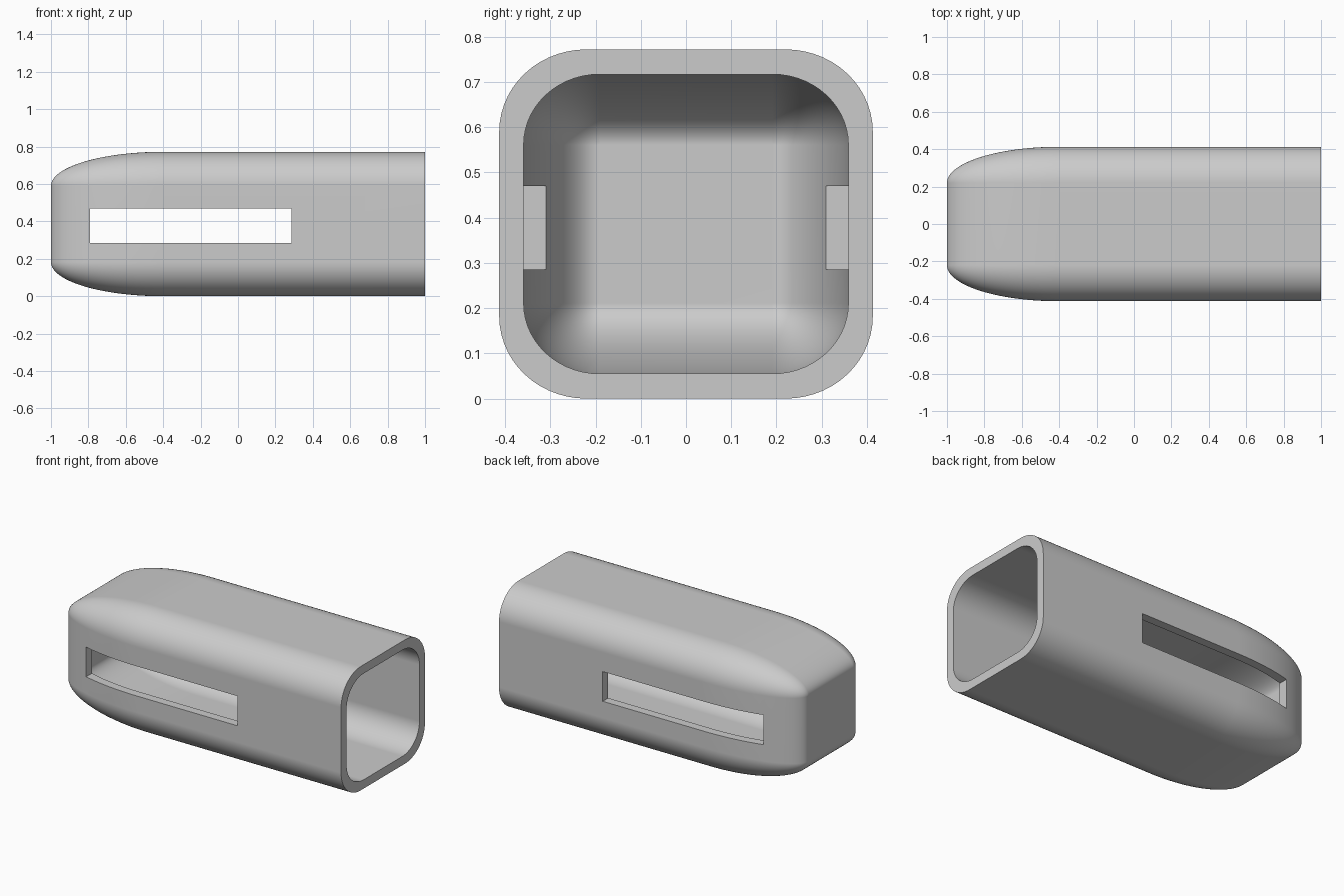
import bpy, bmesh, math

if "Cube" in bpy.data.objects:
    bpy.data.objects.remove(bpy.data.objects["Cube"])

CZ = 0.386          # mid height of the sleeve
ARC = 14            # steps around each rounded corner
NOSE = 32           # steps along the rounded closed end


def section(x, fy, fz, ry, rz):
    """Rounded rectangle in the yz plane: flat half sizes plus corner radii."""
    pts = []
    for q, (sy, sz) in enumerate([(1, 1), (-1, 1), (-1, -1), (1, -1)]):
        for i in range(ARC + 1):
            a = math.pi / 2 * (q + i / ARC)
            pts.append((x, sy * fy + ry * math.cos(a), CZ + sz * fz + rz * math.sin(a)))
    return pts


def shell(bm, x_end, x_nose, fy, fz, ry, rz):
    """Loft one skin from the closed nose to the open end; returns the open ring."""
    rings = []
    for i in range(NOSE + 1):
        a = math.pi / 2 * i / NOSE
        s = max(math.sin(a), 1e-6)
        x = x_nose - (x_nose - x_end) * math.cos(a)
        rings.append([bm.verts.new(p) for p in section(x, fy, fz, ry * s, rz * s)])
    rings.append([bm.verts.new(p) for p in section(1.0, fy, fz, ry, rz)])
    n = len(rings[0])
    for a, b in zip(rings, rings[1:]):
        for j in range(n):
            k = (j + 1) % n
            bm.faces.new((a[j], a[k], b[k], b[j]))
    bm.faces.new(rings[0])
    return rings[-1]


# Hollow sleeve: outer skin, inner skin and rim
bm = bmesh.new()
outer = shell(bm, -1.0, -0.40, 0.22, 0.204, 0.193, 0.182)
inner = shell(bm, -0.94, -0.42, 0.191, 0.175, 0.168, 0.156)
for j in range(len(outer)):
    k = (j + 1) % len(outer)
    bm.faces.new((outer[j], outer[k], inner[k], inner[j]))
bmesh.ops.remove_doubles(bm, verts=bm.verts, dist=1e-5)
bmesh.ops.recalc_face_normals(bm, faces=bm.faces)
mesh = bpy.data.meshes.new("sleeve")
bm.to_mesh(mesh)
bm.free()
sleeve = bpy.data.objects.new("sleeve", mesh)
bpy.context.collection.objects.link(sleeve)

grey = bpy.data.materials.new("plain grey")
grey.diffuse_color = (0.6, 0.6, 0.6, 1)
grey.use_nodes = True
grey.node_tree.nodes["Principled BSDF"].inputs["Base Color"].default_value = grey.diffuse_color
mesh.materials.append(grey)

# Long slot through both side walls
bpy.ops.mesh.primitive_cube_add(size=1, location=(-0.2525, 0, 0.3775))
cutter = bpy.context.object
cutter.name = "slot_cutter"
cutter.scale = (1.075, 1.2, 0.185)
cutter.hide_render = True
cutter.data.materials.append(grey)
bpy.ops.object.select_all(action='DESELECT')
sleeve.select_set(True)
bpy.context.view_layer.objects.active = sleeve
cut = sleeve.modifiers.new("slots", 'BOOLEAN')
cut.operation = 'DIFFERENCE'
cut.solver = 'EXACT'
cut.object = cutter
bpy.ops.object.modifier_apply(modifier=cut.name)
bpy.data.objects.remove(cutter, do_unlink=True)

# Smooth skins, crisp rim and slot edges
bpy.ops.object.shade_smooth_by_angle(angle=math.radians(35))
weighted = sleeve.modifiers.new("even shading", 'WEIGHTED_NORMAL')
weighted.keep_sharp = True
